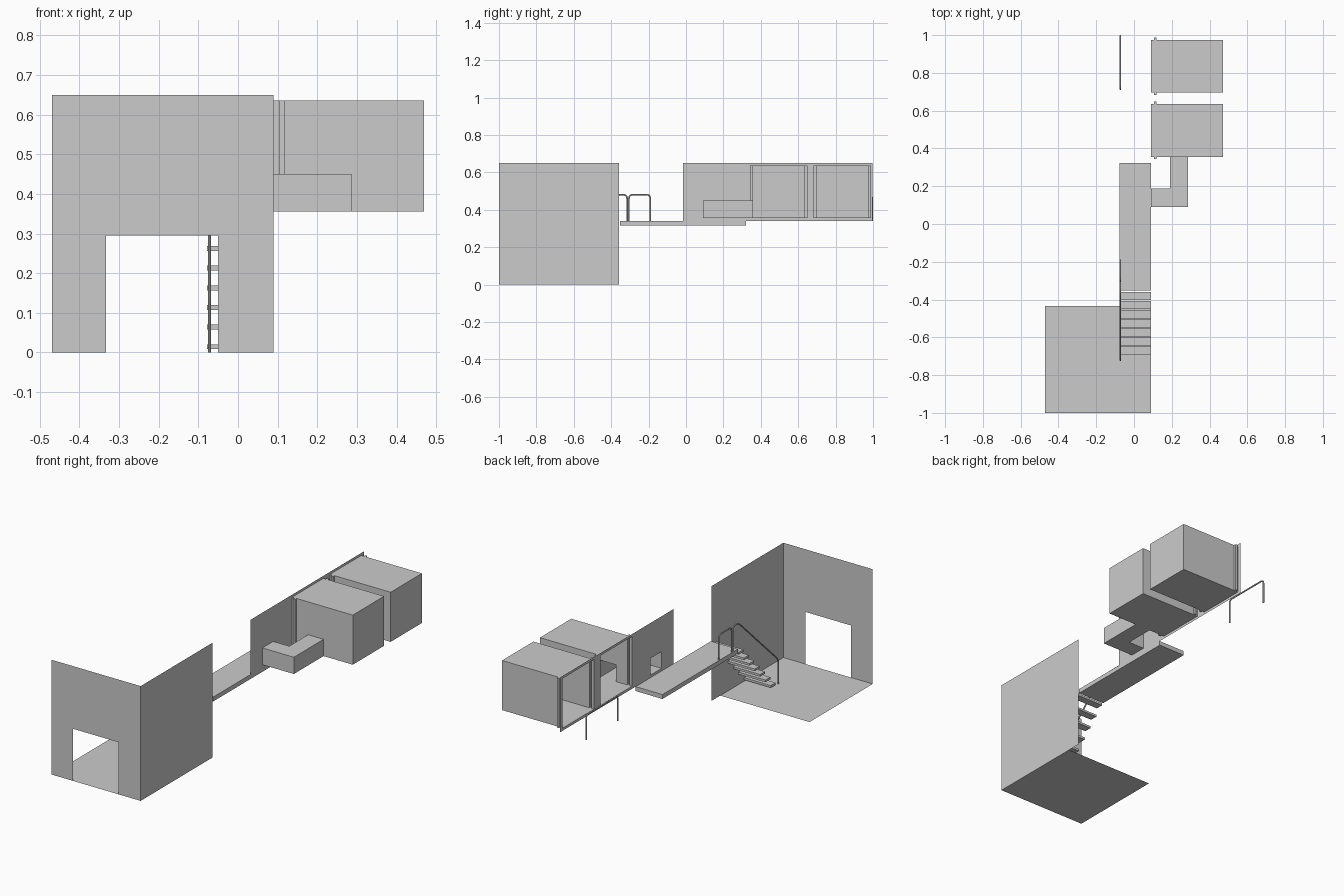
import bpy, bmesh
from mathutils import Vector

if "Cube" in bpy.data.objects:
    bpy.data.objects.remove(bpy.data.objects["Cube"])


def finish(name, bm):
    mesh = bpy.data.meshes.new(name)
    bm.to_mesh(mesh)
    bm.free()
    ob = bpy.data.objects.new(name, mesh)
    bpy.context.collection.objects.link(ob)
    return ob


def sheet(name, axis, pos, u, v, holes=()):
    """Flat sheet across an axis, with rectangular holes (u0, u1, v0, v1)."""
    us = sorted({*u, *[h[i] for h in holes for i in (0, 1)]})
    vs = sorted({*v, *[h[i] for h in holes for i in (2, 3)]})
    put = {'X': lambda a, b: (pos, a, b), 'Y': lambda a, b: (a, pos, b),
           'Z': lambda a, b: (a, b, pos)}[axis]
    bm = bmesh.new()
    for a0, a1 in zip(us, us[1:]):
        for b0, b1 in zip(vs, vs[1:]):
            ca, cb = (a0 + a1) / 2, (b0 + b1) / 2
            if any(h[0] < ca < h[1] and h[2] < cb < h[3] for h in holes):
                continue
            bm.faces.new([bm.verts.new(put(*p)) for p in
                          ((a0, b0), (a1, b0), (a1, b1), (a0, b1))])
    bmesh.ops.remove_doubles(bm, verts=bm.verts, dist=1e-5)
    bmesh.ops.dissolve_limit(bm, angle_limit=0.01, verts=bm.verts, edges=bm.edges)
    return finish(name, bm)


def shell(name, plan, z0, z1, open_sides):
    """Thin-walled prism over a plan outline, with some sides left open."""
    bm = bmesh.new()
    lo = [bm.verts.new((x, y, z0)) for x, y in plan]
    hi = [bm.verts.new((x, y, z1)) for x, y in plan]
    bm.faces.new(lo[::-1])
    bm.faces.new(hi)
    n = len(plan)
    for i in range(n):
        if i not in open_sides:
            j = (i + 1) % n
            bm.faces.new((lo[i], lo[j], hi[j], hi[i]))
    return finish(name, bm)


def box(name, x, y, z):
    plan = [(x[0], y[0]), (x[1], y[0]), (x[1], y[1]), (x[0], y[1])]
    return shell(name, plan, z[0], z[1], ())


def rail(name, pts, x=-0.072, r=0.022, depth=0.0042):
    """Bent tube through (y, z) points with rounded corners."""
    pts = [Vector((x, y, z)) for y, z in pts]
    path = [pts[0]]
    for a, b, c in zip(pts, pts[1:], pts[2:]):
        p, q = b + (a - b).normalized() * r, b + (c - b).normalized() * r
        for k in range(6):
            t = k / 5
            path.append(p * (1 - t) ** 2 + b * 2 * t * (1 - t) + q * t * t)
    path.append(pts[-1])
    cu = bpy.data.curves.new(name, 'CURVE')
    cu.dimensions = '3D'
    cu.bevel_depth, cu.bevel_resolution, cu.use_fill_caps = depth, 2, True
    sp = cu.splines.new('POLY')
    sp.points.add(len(path) - 1)
    for sp_pt, co in zip(sp.points, path):
        sp_pt.co = (*co, 1)
    ob = bpy.data.objects.new(name, cu)
    bpy.context.collection.objects.link(ob)
    bpy.ops.object.select_all(action='DESELECT')
    ob.select_set(True)
    bpy.context.view_layer.objects.active = ob
    bpy.ops.object.convert(target='MESH')
    bpy.ops.object.shade_smooth_by_angle()


W = 0.09                      # plane of the long wall
Z0, Z1 = 0.355, 0.636         # cell floor and ceiling
DUCT_TOP = 0.45
CELLS = [(0.356, 0.636), (0.695, 0.975)]

# entrance hall
sheet("hall_floor", 'Z', 0, (-0.47, W), (-1, -0.435))
sheet("hall_front_wall", 'Y', -1, (-0.47, W), (0, 0.65), [(-0.333, -0.05, 0, 0.295)])
sheet("hall_side_wall", 'X', W, (-1, -0.357), (0, 0.65))

# upper wall with the duct opening and the two cell openings
holes = [(0.09, 0.187, Z0, DUCT_TOP)] + [(a, b, Z0, Z1) for a, b in CELLS]
sheet("upper_wall", 'X', W, (-0.017, 0.998), (0.34, 0.65), holes)

# walkway and stair treads
box("walkway", (-0.078, W), (-0.352, 0.322), (0.315, 0.34))
for i in range(7):
    y = -0.691 + i * 0.048
    z = 0.008 + i * 0.0496
    box(f"stair_tread_{i + 1}", (-0.078, W), (y, y + 0.043), (z, z + 0.0125))

# cells with narrow door grooves just behind the opening
G0, G1, D, BACK = 0.105, 0.118, 0.013, 0.47
for k, (a, b) in enumerate(CELLS):
    plan = [(W, a), (G0, a), (G0, a - D), (G1, a - D), (G1, a), (BACK, a),
            (BACK, b), (G1, b), (G1, b + D), (G0, b + D), (G0, b), (W, b)]
    shell(f"cell_{k + 1}", plan, Z0, Z1, (4, 11) if k == 0 else (11,))
A = CELLS[0][0]
sheet("cell_1_duct_wall", 'Y', A, (G1, BACK), (Z0, Z1), [(0.19, 0.287, Z0, DUCT_TOP)])

# bent crawl duct from the upper wall to the first cell
shell("crawl_duct", [(W, 0.09), (0.287, 0.09), (0.287, A), (0.19, A),
                     (0.19, 0.187), (W, 0.187)], Z0, DUCT_TOP, (2, 5))

# handrails
rail("stair_rail", [(-0.722, 0), (-0.722, 0.14), (-0.365, 0.481),
                    (-0.315, 0.481), (-0.315, 0.34)])
for nm, a, b in (("walkway_rail", -0.305, -0.191), ("far_rail", 0.713, 0.996)):
    rail(nm, [(a, 0.34), (a, 0.481), (b, 0.481), (b, 0.34)])
